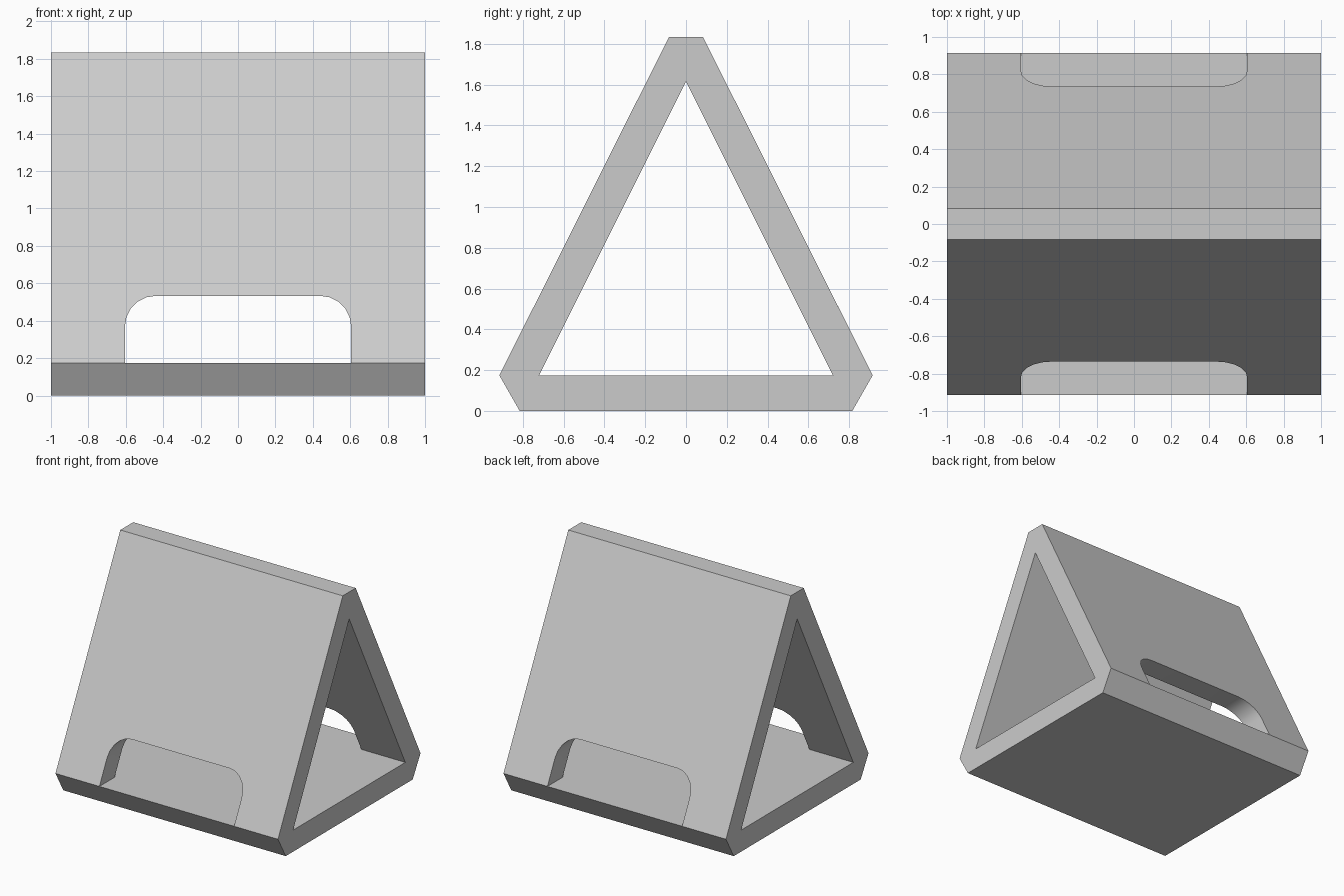
import bpy, math

if "Cube" in bpy.data.objects:
    bpy.data.objects.remove(bpy.data.objects["Cube"])

FLOOR = 0.175  # top of the base plate


def prism(name, pts, a, b, axis):
    """Extrude a 2D outline from a to b along x (pts = y,z) or y (pts = x,z)."""
    def place(p, t):
        return (t, p[0], p[1]) if axis == 'x' else (p[0], t, p[1])
    n = len(pts)
    verts = [place(p, a) for p in pts] + [place(p, b) for p in pts]
    faces = [tuple(range(n)), tuple(range(2 * n - 1, n - 1, -1))]
    faces += [(i, i + n, (i + 1) % n + n, (i + 1) % n) for i in range(n)]
    if axis == 'x':
        faces = [f[::-1] for f in faces]
    mesh = bpy.data.meshes.new(name)
    mesh.from_pydata(verts, [], faces)
    # counter-clockwise outlines: make sure normals face outward
    import bmesh
    bm = bmesh.new()
    bm.from_mesh(mesh)
    bmesh.ops.recalc_face_normals(bm, faces=bm.faces)
    bm.to_mesh(mesh)
    bm.free()
    obj = bpy.data.objects.new(name, mesh)
    bpy.context.collection.objects.link(obj)
    return obj


def cut(target, cutter):
    mod = target.modifiers.new("cut", 'BOOLEAN')
    mod.operation = 'DIFFERENCE'
    mod.solver = 'EXACT'
    mod.object = cutter
    bpy.context.view_layer.objects.active = target
    bpy.ops.object.modifier_apply(modifier=mod.name)
    bpy.data.objects.remove(cutter, do_unlink=True)


# Tent-shaped body
half = [(0.815, 0), (0.915, FLOOR), (0.083, 1.835)]
outline = half + [(-y, z) for y, z in reversed(half)]
body = prism("triangular_shelter", outline, -1, 1, 'x')

# Triangular tunnel
cut(body, prism("tunnel_cutter", [(0.72, FLOOR), (0, 1.615), (-0.72, FLOOR)], -1.2, 1.2, 'x'))

# Doorway with rounded top corners, through both slopes
w, top, r, steps = 0.605, 0.533, 0.165, 5
arc = [(w - r + r * math.cos(i * math.pi / 2 / steps),
        top - r + r * math.sin(i * math.pi / 2 / steps)) for i in range(steps + 1)]
right = [(w, FLOOR)] + arc
door = right + [(-x, z) for x, z in reversed(right)]
cut(body, prism("doorway_cutter", door, -1.2, 1.2, 'y'))

# Smooth the doorway corners only
bpy.ops.object.select_all(action='DESELECT')
body.select_set(True)
bpy.context.view_layer.objects.active = body
bpy.ops.object.shade_smooth_by_angle(angle=math.radians(25))
